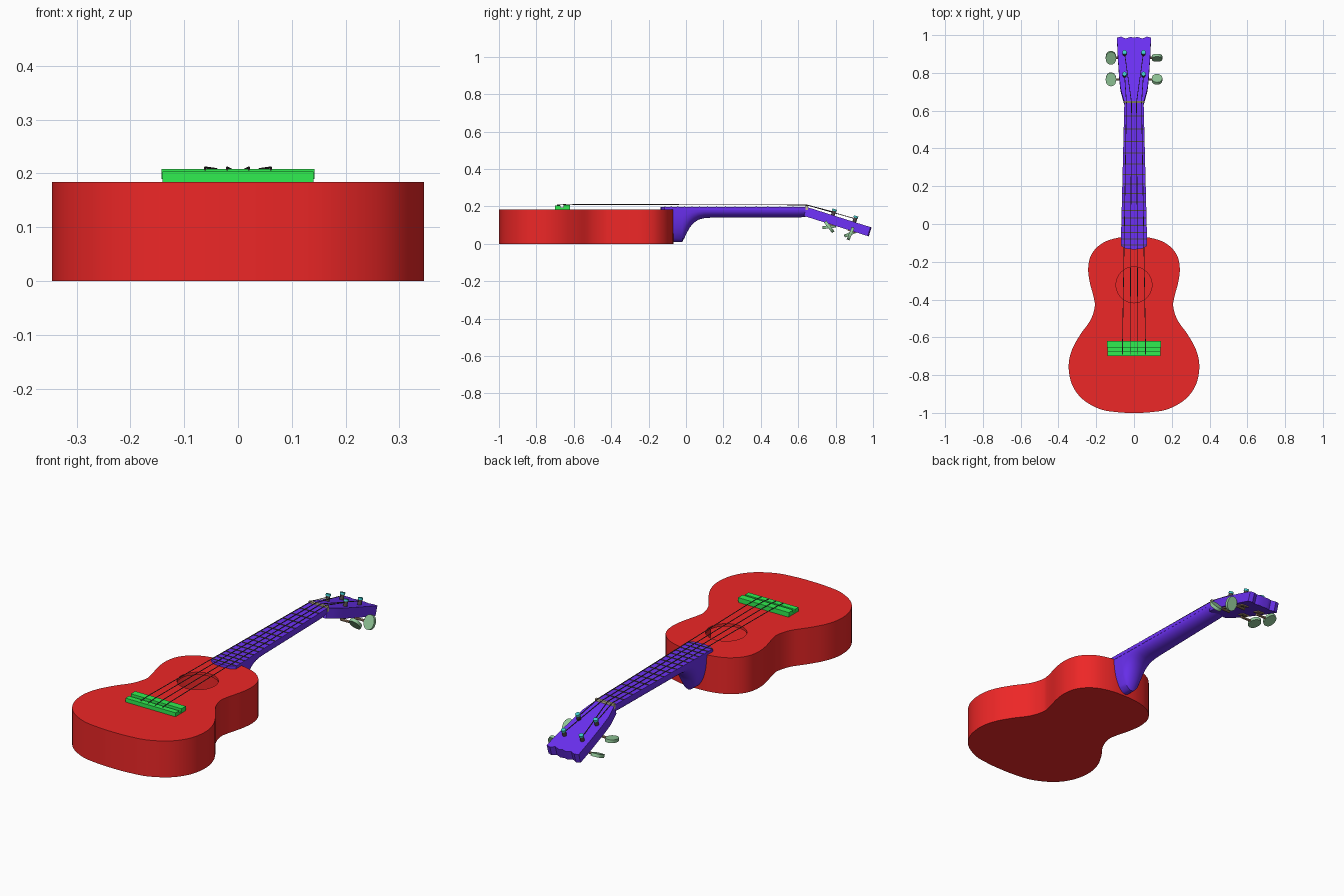
import bpy, bmesh
from math import radians, sin, cos, pi
from mathutils import Matrix, Vector

if "Cube" in bpy.data.objects:
    bpy.data.objects.remove(bpy.data.objects["Cube"])

MATS = {}
COLORS = {"red": (0.85, 0.02, 0.02), "blue": (0.15, 0.03, 0.9), "green": (0.03, 0.85, 0.08),
          "button": (0.3, 0.6, 0.33), "teal": (0.05, 0.6, 0.6), "dark": (0.08, 0.06, 0.06),
          "brown": (0.4, 0.25, 0.15), "cream": (0.55, 0.5, 0.3)}


def make(name, bm, color, smooth=True):
    bmesh.ops.recalc_face_normals(bm, faces=bm.faces)
    me = bpy.data.meshes.new(name)
    bm.to_mesh(me)
    bm.free()
    ob = bpy.data.objects.new(name, me)
    bpy.context.collection.objects.link(ob)
    if color not in MATS:
        MATS[color] = bpy.data.materials.new(color)
        MATS[color].diffuse_color = (*COLORS[color], 1)
    me.materials.append(MATS[color])
    if smooth:
        shade(ob)
    return ob


def shade(ob):
    bpy.ops.object.select_all(action='DESELECT')
    ob.select_set(True)
    bpy.context.view_layer.objects.active = ob
    bpy.ops.object.shade_smooth_by_angle(angle=radians(35))


def loft(name, rings, color, matrix=Matrix()):
    bm = bmesh.new()
    vs = [[bm.verts.new(matrix @ Vector(p)) for p in r] for r in rings]
    n = len(vs[0])
    for a, b in zip(vs, vs[1:]):
        for i in range(n):
            bm.faces.new((a[i], a[(i + 1) % n], b[(i + 1) % n], b[i]))
    bm.faces.new(vs[0][::-1])
    bm.faces.new(vs[-1])
    return make(name, bm, color)


def prism(name, outline, z0, z1, color, matrix=Matrix()):
    return loft(name, [[(x, y, z) for x, y in outline] for z in (z0, z1)], color, matrix)


def box(name, x0, x1, y0, y1, z0, z1, color, matrix=Matrix()):
    return prism(name, [(x0, y0), (x1, y0), (x1, y1), (x0, y1)], z0, z1, color, matrix)


def rods(name, pts, r, color, segs=12, matrix=Matrix()):
    bm = bmesh.new()
    pts = [matrix @ Vector(p) for p in pts]
    for a, b in zip(pts, pts[1:]):
        d = b - a
        m = Matrix.Translation((a + b) / 2) @ d.to_track_quat('Z', 'Y').to_matrix().to_4x4()
        bmesh.ops.create_cone(bm, cap_ends=True, segments=segs, radius1=r, radius2=r,
                              depth=d.length, matrix=m)
    return make(name, bm, color)


def mirrored(half):
    return half + [(-x, y) for x, y in reversed(half) if x > 1e-6]


def smooth_loop(pts, steps=5):
    out, n = [], len(pts)
    for i in range(n):
        a, b, c, d = (Vector(pts[(i + k) % n]) for k in (-1, 0, 1, 2))
        for s in range(steps):
            t = s / steps
            p = 0.5 * (2 * b + (c - a) * t + (2 * a - 5 * b + 4 * c - d) * t ** 2
                       + (3 * b - a - 3 * c + d) * t ** 3)
            out.append((p.x, p.y))
    return out


# hollow body with sound hole
half = [(0, -.067), (.085, -.073), (.165, -.1), (.222, -.155), (.242, -.225), (.236, -.3),
        (.213, -.39), (.208, -.44), (.231, -.51), (.284, -.585), (.328, -.665), (.346, -.75),
        (.33, -.845), (.275, -.925), (.18, -.98), (.08, -.997), (0, -1)]
outline = smooth_loop(mirrored(half))
body = prism("body", outline, 0, .184, "red")
inner = [(x * .95, -.535 + (y + .535) * .965) for x, y in outline]
cutters = [prism("cavity_cutter", inner, .012, .17, "red"),
           rods("sound_hole_cutter", [(0, -.322, .1), (0, -.322, .25)], .095, "red", 48)]
for c in cutters:
    c.hide_render = True
    mod = body.modifiers.new("cut", 'BOOLEAN')
    mod.object, mod.operation, mod.solver = c, 'DIFFERENCE', 'EXACT'
    bpy.context.view_layer.objects.active = body
    bpy.ops.object.modifier_apply(modifier=mod.name)
    bpy.data.objects.remove(c)
shade(body)


# neck and heel: D-shaped sections running along y
def neck_half_width(y):
    return .066 - .015 * y / .645


stations = [(-.085, .01), (-.02, .01), (-.008, .032), (.006, .062), (.022, .09), (.042, .113),
            (.068, .13), (.1, .138), (.14, .14), (.6, .14), (.65, .146)]
rings = []
for y, zb in stations:
    w = neck_half_width(y)
    rings.append([(w * cos(t), y, .182 - (.182 - zb) * sin(t))
                  for t in (pi * i / 16 for i in range(17))])
loft("neck", rings, "blue")

# fingerboard, frets and nut
prism("fingerboard", mirrored([(0, -.135), (.045, -.13), (.07, -.115), (.051, .645)]),
      .18, .198, "blue")
for i in range(1, 16):
    y = .645 - 1.305 * (1 - 2 ** (-i / 12))
    w = neck_half_width(y)
    box("fret", -w, w, y - .003, y + .003, .195, .2, "dark")
box("nut", -.054, .054, .64, .652, .18, .206, "cream")

# tilted headstock, built in its own frame
H = Matrix.Translation((0, .645, .197)) @ Matrix.Rotation(radians(-17.5), 4, 'X')
prism("headstock", mirrored([(0, .358), (.02, .362), (.045, .353), (.068, .364), (.09, .358),
                             (.086, .26), (.078, .14), (.072, .08), (.062, .04), (.051, 0)]),
      -.05, 0, "blue", H)

# tuners: post, cap, bracket, shaft and flat oval button
for sx, s, turn in ((-1, .147, 25), (1, .147, -35), (-1, .267, 40), (1, .267, 85)):
    x = sx * .05
    rods("tuner_post", [(x, s, -.055), (x, s, .026)], .01, "dark", 12, H)
    rods("tuner_cap", [(x, s, .024), (x, s, .034)], .012, "teal", 12, H)
    box("tuner_plate", x - .018, x + .018, s - .02, s + .02, -.055, -.049, "brown", H)
    rods("tuner_shaft", [(x - sx * .012, s, -.065), (sx * .105, s, -.065)], .006, "brown", 10, H)
    oval = [(.028 * cos(t) * (1 + .12 * sin(t) ** 2), .036 * sin(t))
            for t in (2 * pi * i / 20 for i in range(20))]
    B = H @ Matrix.Translation((sx * .122, s, -.065)) @ Matrix.Rotation(radians(turn), 4, 'X')
    prism("tuner_button", oval, -.008, .008, "button", B)

# bridge with two raised ridges
box("bridge_base", -.14, .14, -.7, -.62, .18, .194, "green")
box("bridge_tie_ridge", -.14, .14, -.7, -.672, .19, .204, "green")
box("bridge_saddle_ridge", -.142, .142, -.655, -.62, .19, .208, "green")

# strings from bridge over nut to posts
for i, s in enumerate((.147, .267, .267, .147)):
    k = (i - 1.5) / 1.5
    post = H.inverted() @ Vector((0, 0, 0))
    p = H @ Vector((.05 if k > 0 else -.05, s, .018))
    rods("string", [(k * .061, -.69, .207), (k * .061, -.64, .211), (k * .04, .645, .208), p],
         .002, "dark", 6)

for m in bpy.data.materials:
    if m.users and not m.is_grease_pencil:
        m.use_nodes = True
        m.node_tree.nodes["Principled BSDF"].inputs["Base Color"].default_value = m.diffuse_color
